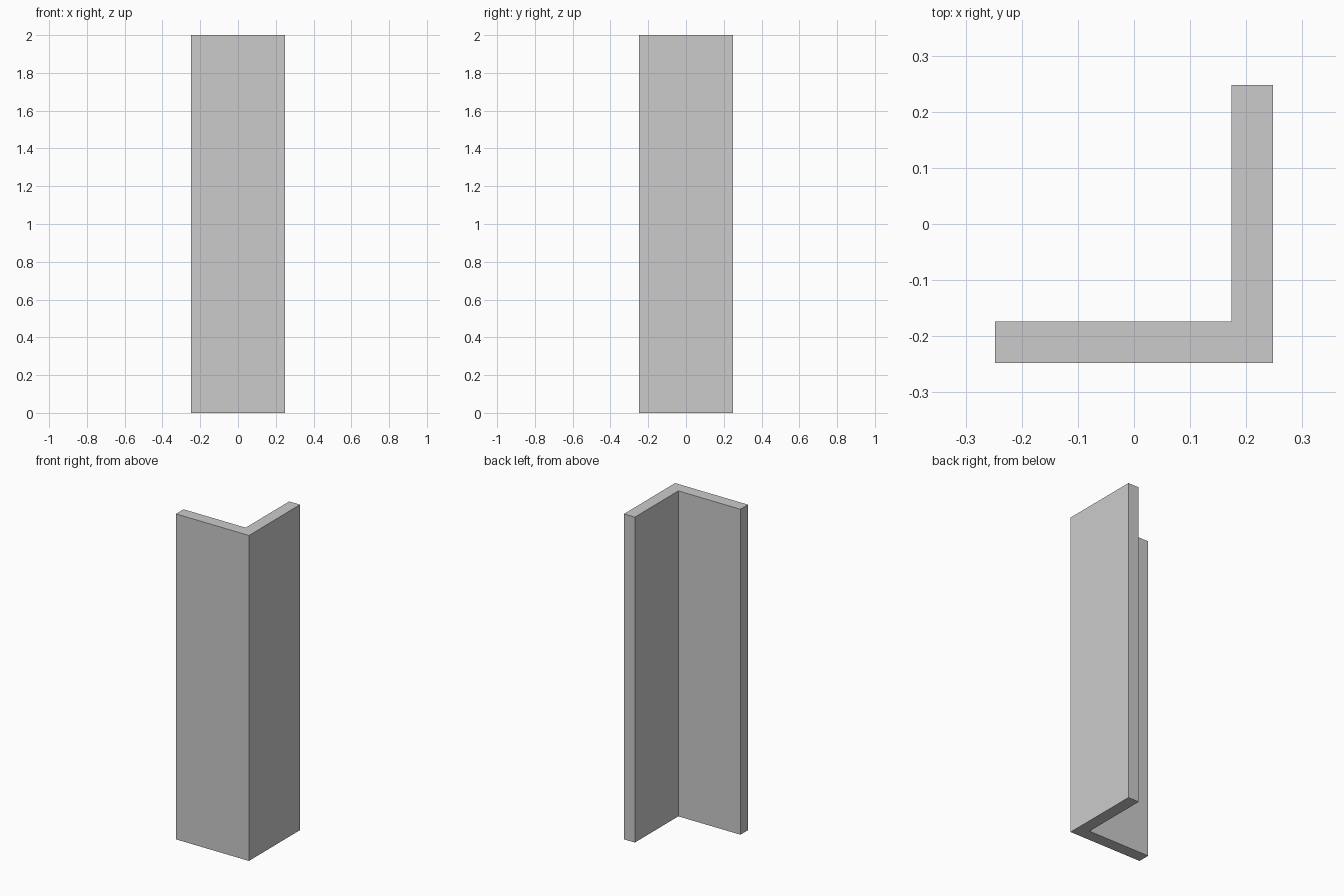
import bpy
import bmesh

if "Cube" in bpy.data.objects:
    bpy.data.objects.remove(bpy.data.objects["Cube"])

HALF = 0.248      # half width of each leg
THICK = 0.074     # wall thickness
HEIGHT = 2.0

# L-shaped profile: one leg along the front, one along the right side
inner = HALF - THICK
profile = [(-HALF, -HALF), (HALF, -HALF), (HALF, HALF),
           (inner, HALF), (inner, -inner), (-HALF, -inner)]

# Corner post: profile extruded upward
bm = bmesh.new()
base = bm.faces.new([bm.verts.new((x, y, 0)) for x, y in profile])
top = bmesh.ops.extrude_face_region(bm, geom=[base], use_keep_orig=True)
top_verts = [g for g in top["geom"] if isinstance(g, bmesh.types.BMVert)]
bmesh.ops.translate(bm, verts=top_verts, vec=(0, 0, HEIGHT))
bmesh.ops.recalc_face_normals(bm, faces=bm.faces)

mesh = bpy.data.meshes.new("corner_post")
bm.to_mesh(mesh)
bm.free()
bpy.context.collection.objects.link(bpy.data.objects.new("corner_post", mesh))
